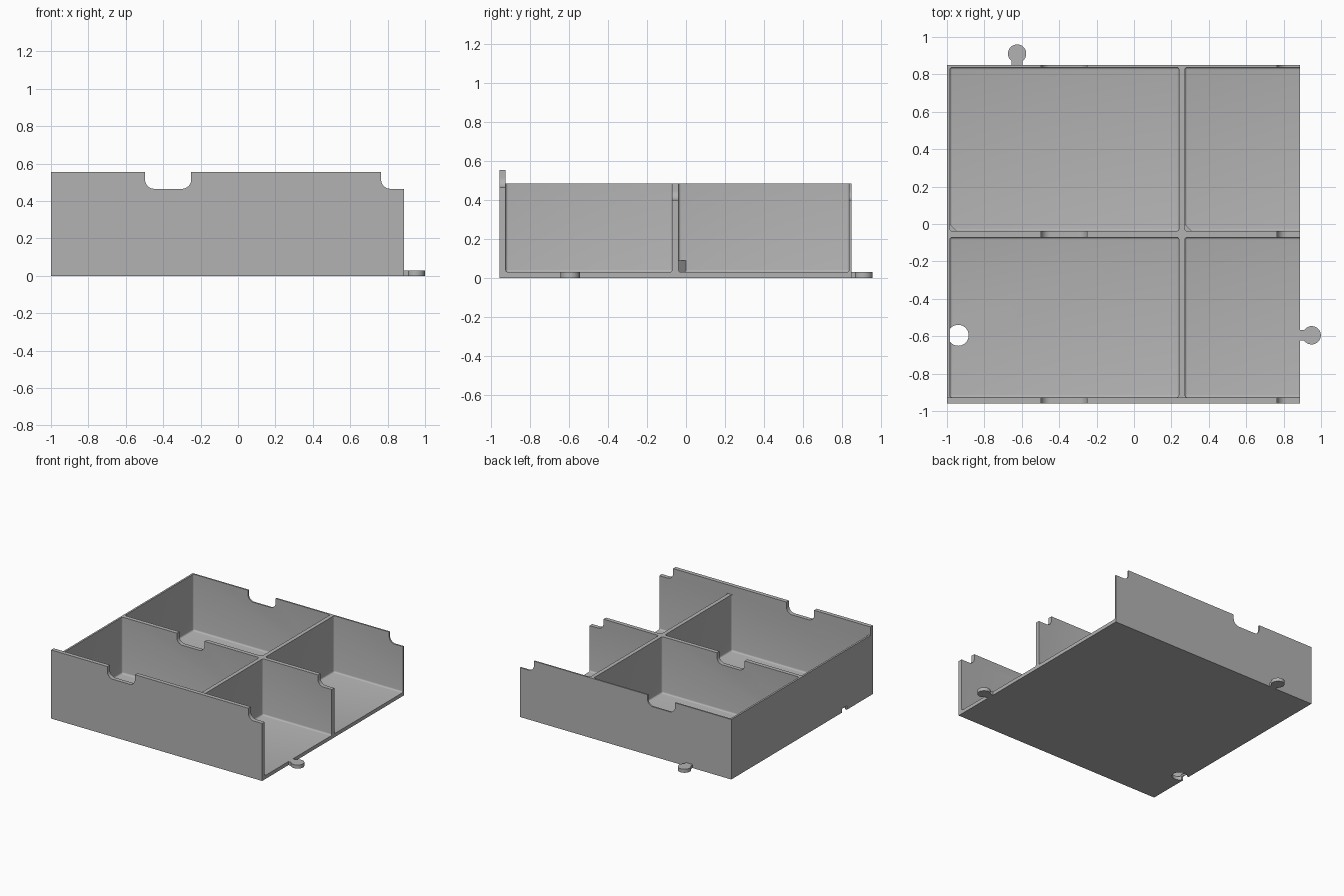
import bpy
import bmesh
from math import pi, asin, cos, sin
from mathutils import Vector

if "Cube" in bpy.data.objects:
    bpy.data.objects.remove(bpy.data.objects["Cube"])

grey = bpy.data.materials.new("plain grey")
grey.use_nodes = True
grey.diffuse_color = (0.45, 0.45, 0.45, 1)
grey.node_tree.nodes["Principled BSDF"].inputs["Base Color"].default_value = (0.45, 0.45, 0.45, 1)

LEFT, RIGHT, FRONT, BACK = -1.0, 0.888, -0.96, 0.85
FLOOR, LOW, HIGH = 0.029, 0.485, 0.555


def finish(name, bm):
    bmesh.ops.recalc_face_normals(bm, faces=bm.faces)
    mesh = bpy.data.meshes.new(name)
    bm.to_mesh(mesh)
    bm.free()
    mesh.materials.append(grey)
    obj = bpy.data.objects.new(name, mesh)
    bpy.context.collection.objects.link(obj)
    return obj


def box(name, x, y, z, radius=0, axis=None, segments=4):
    """Box from ranges; rounds every edge, or only those along one axis."""
    bm = bmesh.new()
    bmesh.ops.create_cube(bm, size=1)
    for v in bm.verts:
        v.co = Vector([(r[0] + r[1]) / 2 + c * (r[1] - r[0]) for r, c in zip((x, y, z), v.co)])
    if radius:
        edges = [e for e in bm.edges if axis is None
                 or abs(e.verts[0].co[axis] - e.verts[1].co[axis]) > 1e-5]
        bmesh.ops.bevel(bm, geom=edges, offset=radius, segments=segments,
                        profile=0.5, affect='EDGES')
    return finish(name, bm)


def prism(name, points, z0, z1):
    """Flat outline raised from z0 to z1."""
    bm = bmesh.new()
    face = bm.faces.new([bm.verts.new((px, py, z0)) for px, py in points])
    top = bmesh.ops.extrude_face_region(bm, geom=[face])["geom"]
    bmesh.ops.translate(bm, vec=(0, 0, z1 - z0),
                        verts=[g for g in top if isinstance(g, bmesh.types.BMVert)])
    return finish(name, bm)


def circle(cx, cy, r, start=0, end=2 * pi, n=40):
    return [(cx + r * cos(start + (end - start) * i / n),
             cy + r * sin(start + (end - start) * i / n)) for i in range(n)]


def smooth(obj):
    bpy.ops.object.select_all(action='DESELECT')
    obj.select_set(True)
    bpy.context.view_layer.objects.active = obj
    bpy.ops.object.shade_smooth_by_angle(angle=0.6)


# Solid tray block, to be hollowed out
tray = box("tray", (LEFT, RIGHT), (FRONT, BACK), (0, HIGH))

# Everything behind the tall front wall is lower
cutters = [box("lower_rim", (-2, 2), (-0.927, 2), (LOW, 1))]

# Four compartments, the right-hand pair open at the side
for x in ((-0.985, 0.24), (0.272, 1.2)):
    for y in ((-0.927, -0.071), (-0.038, 0.838)):
        cutters.append(box("compartment", x, y, (FLOOR, 1), 0.013))

# Rounded finger notches through the three long walls
for y, z in (((-1.2, -0.91), HIGH - 0.09), ((-0.9, 1.2), LOW - 0.085)):
    for x in ((-0.497, -0.25), (0.765, 1.3)):
        cutters.append(box("notch", x, y, (z, 1), 0.05, axis=1, segments=10))

# Socket for a neighbouring tray's tab
cutters.append(prism("socket", circle(-0.94, -0.595, 0.056), -0.1, 0.045))
cutters.append(box("socket_slot", (-1.2, -0.94), (-0.626, -0.564), (-0.1, FLOOR + 0.002)))

bpy.context.view_layer.objects.active = tray
for cutter in cutters:
    mod = tray.modifiers.new("cut", 'BOOLEAN')
    mod.operation = 'DIFFERENCE'
    mod.solver = 'EXACT'
    mod.object = cutter
    bpy.ops.object.modifier_apply(modifier=mod.name)
    bpy.data.objects.remove(cutter)
smooth(tray)

# Connecting tabs: a neck and a round head
neck, head = 0.029, 0.049
a = pi - asin(neck / head)
outline = circle(0, 0, head, -a, a) + [(head * cos(a), neck)]
back_reach, right_reach = 0.911 - BACK, 0.95 - RIGHT
back = [(-0.625 - v, 0.911 + u) for u, v in outline + [(-back_reach, neck), (-back_reach, -neck)]]
right = [(0.95 + u, -0.595 + v) for u, v in outline + [(-right_reach, neck), (-right_reach, -neck)]]
smooth(prism("back_tab", back, 0, FLOOR))
smooth(prism("right_tab", right, 0, FLOOR))

# Small corner wedges on the floor of the rear compartments
for name, x in (("left_wedge", -0.985), ("right_wedge", 0.272)):
    prism(name, [(x - 0.005, -0.043), (x + 0.038, -0.043), (x + 0.038, -0.038),
                 (x, 0.0), (x - 0.005, 0.0)], FLOOR - 0.005, 0.09)
